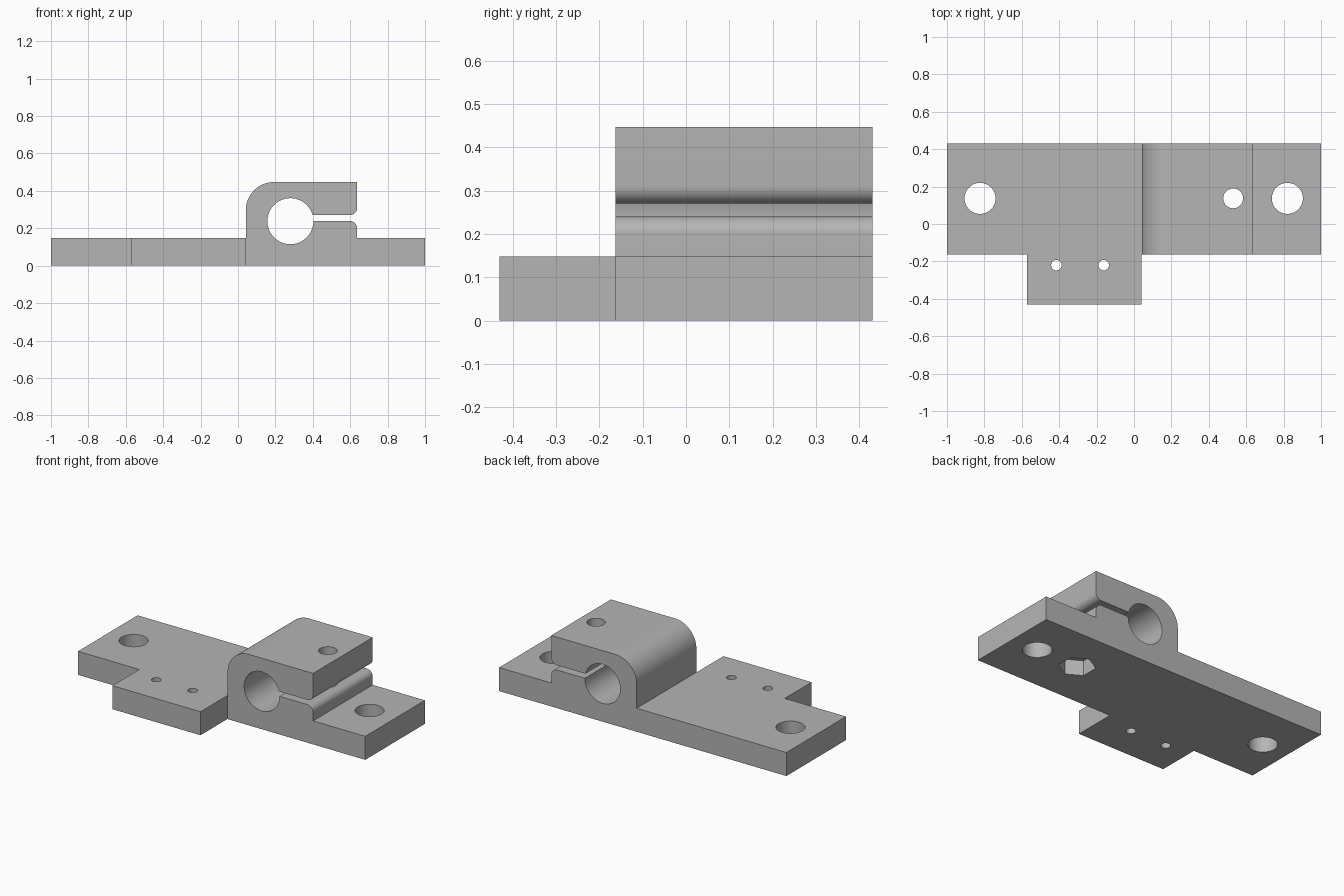
import bpy
import bmesh
from math import sin, cos, radians

if "Cube" in bpy.data.objects:
    bpy.data.objects.remove(bpy.data.objects["Cube"])

grey = bpy.data.materials.new("plain grey")
grey.use_nodes = True
colour = (0.46, 0.46, 0.46, 1)
grey.diffuse_color = colour
grey.node_tree.nodes["Principled BSDF"].inputs["Base Color"].default_value = colour

FRONT, BACK, STEP = -0.43, 0.43, -0.163    # STEP is the front of the main body
BASE_TOP, TOP = 0.148, 0.447
HOLE_Y = 0.137


def arc(cx, cz, r, start, end, steps):
    angles = [radians(start + (end - start) * i / steps) for i in range(steps + 1)]
    return [(cx + r * cos(a), cz + r * sin(a)) for a in angles]


def make_object(name, bm):
    bmesh.ops.recalc_face_normals(bm, faces=bm.faces)
    mesh = bpy.data.meshes.new(name)
    bm.to_mesh(mesh)
    bm.free()
    mesh.materials.append(grey)
    obj = bpy.data.objects.new(name, mesh)
    bpy.context.collection.objects.link(obj)
    return obj


def prism(name, points, vector):
    """Extrude a closed outline of 3D points along a vector."""
    bm = bmesh.new()
    face = bm.faces.new([bm.verts.new(p) for p in points])
    result = bmesh.ops.extrude_face_region(bm, geom=[face], use_keep_orig=True)
    moved = [g for g in result["geom"] if isinstance(g, bmesh.types.BMVert)]
    bmesh.ops.translate(bm, verts=moved, vec=vector)
    return make_object(name, bm)


def cut(target, cutter):
    cutter.hide_render = True
    mod = target.modifiers.new("cut", "BOOLEAN")
    mod.operation = "DIFFERENCE"
    mod.solver = "EXACT"
    mod.object = cutter
    bpy.context.view_layer.objects.active = target
    bpy.ops.object.modifier_apply(modifier=mod.name)
    bpy.data.objects.remove(cutter)


def cut_hole(target, x, y, r, sides=48, z0=-0.1, z1=0.6, turn=0):
    ring = arc(x, y, r, turn, turn + 360, sides)[:-1]
    cut(target, prism("hole_cutter", [(px, py, z0) for px, py in ring], (0, 0, z1 - z0)))


def cut_corner(target, x0, x1):
    outline = [(x0, FRONT - 0.1), (x1, FRONT - 0.1), (x1, STEP), (x0, STEP)]
    cut(target, prism("corner_cutter", [(x, y, -0.1) for x, y in outline], (0, 0, 0.8)))


# Side profile: base plate, split clamp with rounded lips, bore and rounded shoulder
profile = [(-1, 0), (1, 0), (1, BASE_TOP), (0.637, BASE_TOP)]
profile += arc(0.597, 0.2, 0.04, 0, 90, 10)
profile += arc(0.28, 0.238, 0.123, 361, 15, 64)
profile += arc(0.597, 0.31, 0.04, 270, 360, 10)
profile += [(0.637, TOP)]
profile += arc(0.192, TOP - 0.15, 0.15, 90, 180, 20)
profile += [(0.042, BASE_TOP), (-1, BASE_TOP)]
bracket = prism("clamp_bracket", [(x, FRONT, z) for x, z in profile], (0, BACK - FRONT, 0))

# Leave only the tab standing forward of the main body
cut_corner(bracket, -1.2, -0.573)
cut_corner(bracket, 0.04, 1.2)

# Mounting holes, small tab holes, clamp screw hole and its nut pocket
for x in (-0.823, 0.82):
    cut_hole(bracket, x, HOLE_Y, 0.083)
for x in (-0.415, -0.162):
    cut_hole(bracket, x, -0.22, 0.028, 32)
cut_hole(bracket, 0.53, HOLE_Y, 0.053)
cut_hole(bracket, 0.53, HOLE_Y, 0.106, sides=6, z1=0.095, turn=30)

# Smooth the round surfaces, keep the edges sharp
bpy.ops.object.select_all(action="DESELECT")
bracket.select_set(True)
bpy.context.view_layer.objects.active = bracket
bpy.ops.object.shade_smooth_by_angle(angle=radians(30))
